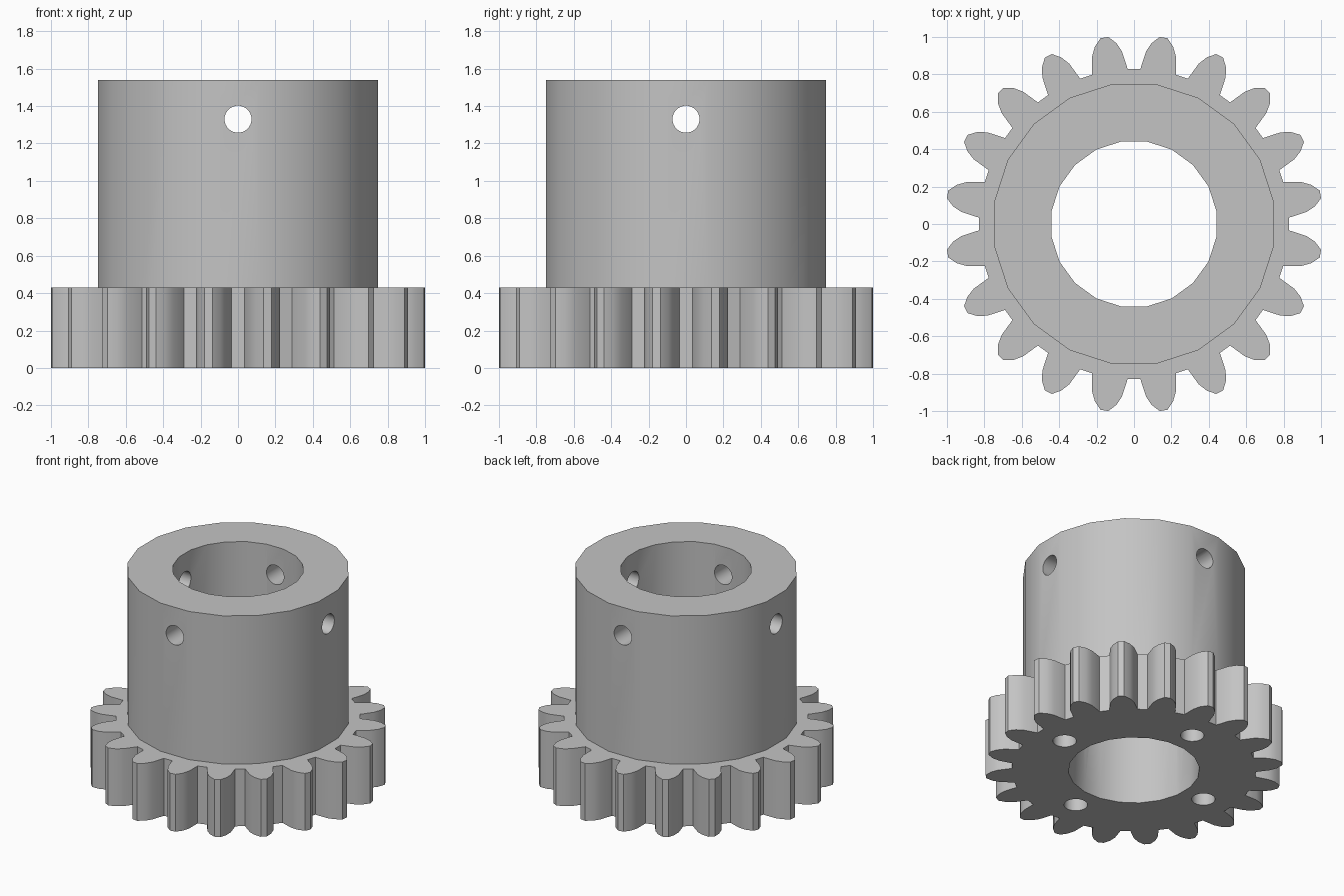
import bpy, bmesh
from math import radians, sin, cos
from mathutils import Matrix, Vector

old = bpy.data.objects.get("Cube")
if old:
    bpy.data.objects.remove(old, do_unlink=True)

TEETH, SIDES = 20, 20
GEAR_H, TOTAL_H = 0.43, 1.54
STEP = radians(360 / TEETH)

steel = bpy.data.materials.new("steel grey")
steel.use_nodes = True
GREY = (0.55, 0.55, 0.55, 1)
steel.diffuse_color = GREY
steel.node_tree.nodes["Principled BSDF"].inputs["Base Color"].default_value = GREY


def prism(name, outline, z0, z1):
    """Extrude a closed xy outline from z0 to z1."""
    bm = bmesh.new()
    face = bm.faces.new([bm.verts.new((x, y, z0)) for x, y in outline])
    top = bmesh.ops.extrude_face_region(bm, geom=[face])["geom"]
    verts = [v for v in top if isinstance(v, bmesh.types.BMVert)]
    bmesh.ops.translate(bm, verts=verts, vec=(0, 0, z1 - z0))
    bmesh.ops.recalc_face_normals(bm, faces=bm.faces)
    mesh = bpy.data.meshes.new(name)
    bm.to_mesh(mesh)
    bm.free()
    mesh.materials.append(steel)
    obj = bpy.data.objects.new(name, mesh)
    bpy.context.collection.objects.link(obj)
    return obj


def circle(r, n, cx=0, cy=0):
    """Regular polygon with flats facing the axes."""
    a = radians(360 / n)
    return [(cx + r * cos((i + .5) * a), cy + r * sin((i + .5) * a)) for i in range(n)]


def combine(target, tool, operation):
    """Apply a boolean and discard the tool."""
    mod = target.modifiers.new(operation, "BOOLEAN")
    mod.operation, mod.solver, mod.object = operation, "EXACT", tool
    bpy.context.view_layer.objects.active = target
    bpy.ops.object.modifier_apply(modifier=mod.name)
    bpy.data.objects.remove(tool, do_unlink=True)


# Toothed wheel: half tooth as (half width, radius), mirrored and repeated
flank = [(0.096, 0.823), (0.094, 0.838), (0.081, 0.92), (0.058, 0.97), (0.021, 1.009)]
tooth = [(r, -w) for w, r in flank] + [(r, w) for w, r in reversed(flank)]
outline = []
for i in range(TEETH):
    turn = Matrix.Rotation((i + .5) * STEP, 2)
    outline += [tuple(turn @ Vector(p)) for p in tooth]
gear = prism("gear_with_hub", outline, 0, GEAR_H)

# Hub collar
combine(gear, prism("hub", circle(0.757, SIDES), 0.2, TOTAL_H), "UNION")

# Shaft bore
combine(gear, prism("bore_cutter", circle(0.446, SIDES), -0.2, TOTAL_H + 0.2), "DIFFERENCE")

# Set screw holes through the collar along both axes
for k in range(4):
    hole = prism("set_screw_cutter", circle(0.0725, 24), 0.3, 0.9)
    place = Matrix.Rotation(k * radians(90), 4, "Z") @ Matrix.Rotation(radians(90), 4, "Y")
    hole.data.transform(Matrix.Translation((0, 0, 1.33)) @ place)
    combine(gear, hole, "DIFFERENCE")

# Blind mounting holes in the underside
for k in range(4):
    a = k * radians(90)
    hole = prism("mounting_hole_cutter", circle(0.08, 24, 0.615 * cos(a), 0.615 * sin(a)), -0.1, GEAR_H)
    combine(gear, hole, "DIFFERENCE")

# Smooth round walls, crisp rims
bpy.ops.object.select_all(action="DESELECT")
gear.select_set(True)
bpy.context.view_layer.objects.active = gear
bpy.ops.object.shade_smooth_by_angle(angle=radians(30))
